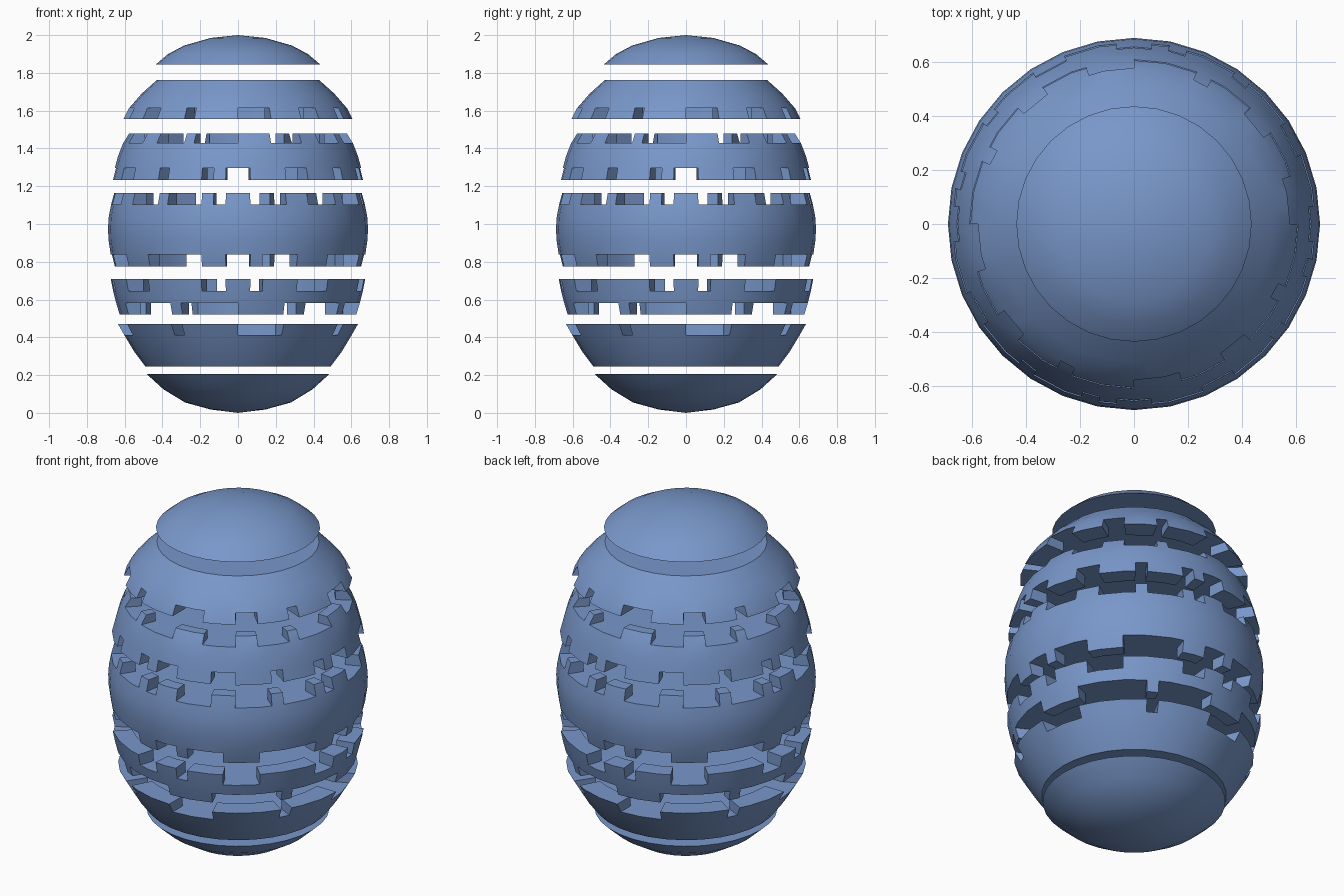
import bpy, bmesh, math

if "Cube" in bpy.data.objects:
    bpy.data.objects.remove(bpy.data.objects["Cube"])

N = 64          # angular cells, the tooth pattern repeats every 16 (a quarter turn)
DEPTH = 0.09    # radial depth of the teeth

blue = bpy.data.materials.new("soft blue")
blue.diffuse_color = (0.19, 0.31, 0.59, 1)
blue.use_nodes = True
blue.node_tree.nodes["Principled BSDF"].inputs["Base Color"].default_value = blue.diffuse_color


def point(k, r, z):
    # 32-sided round section: odd steps sit on the middle of a side
    a = 2 * math.pi * k / N
    if k % 2:
        r *= math.cos(math.pi / 32)
    return (r * math.sin(a), -r * math.cos(a), z)


def slice_part(name, profile, top=None, bottom=None):
    """Solid slice. profile: (r, z) from low to high.
    top / bottom: (r, z of tooth tip, set of tooth cells within 16)."""
    bm = bmesh.new()

    def face(*pts):
        unique = []
        for p in pts:
            if p not in unique:
                unique.append(p)
        if len(unique) > 2:
            bm.faces.new([bm.verts.new(p) for p in unique])

    # outer skin
    for (r0, z0), (r1, z1) in zip(profile, profile[1:]):
        for k in range(N):
            face(point(k, r0, z0), point(k + 1, r0, z0),
                 point(k + 1, r1, z1), point(k, r1, z1))
    # flat ends with optional teeth around the rim
    for (r, z), teeth in ((profile[-1], top), (profile[0], bottom)):
        if r == 0:
            continue
        ri = r - DEPTH
        for k in range(N):
            face((0, 0, z), point(k, ri, z), point(k + 1, ri, z))
            if not teeth or k % 16 not in teeth[2]:
                face(point(k, ri, z), point(k, r, z),
                     point(k + 1, r, z), point(k + 1, ri, z))
                continue
            rt, zt, cells = teeth
            face(point(k, r, z), point(k + 1, r, z),
                 point(k + 1, rt, zt), point(k, rt, zt))
            face(point(k, ri, z), point(k + 1, ri, z),
                 point(k + 1, ri, zt), point(k, ri, zt))
            face(point(k, ri, zt), point(k, rt, zt),
                 point(k + 1, rt, zt), point(k + 1, ri, zt))
            for edge, neighbour in ((k, k - 1), (k + 1, k + 1)):
                if neighbour % 16 not in cells:
                    face(point(edge, ri, z), point(edge, r, z),
                         point(edge, rt, zt), point(edge, ri, zt))
    bmesh.ops.remove_doubles(bm, verts=bm.verts, dist=1e-5)
    bmesh.ops.recalc_face_normals(bm, faces=bm.faces)
    mesh = bpy.data.meshes.new(name)
    bm.to_mesh(mesh)
    bm.free()
    mesh.materials.append(blue)
    ob = bpy.data.objects.new(name, mesh)
    bpy.context.collection.objects.link(ob)
    bpy.ops.object.select_all(action='DESELECT')
    ob.select_set(True)
    bpy.context.view_layer.objects.active = ob
    bpy.ops.object.shade_smooth_by_angle(angle=math.radians(40))


def rest(cells):
    return set(range(16)) - cells


# lower-side teeth of each joint; the slice below carries the matching rest
joint_a = {3, 4, 5, 8, 9, 10, 12, 13, 14, 15}
joint_b = {1, 2, 3, 6, 7, 8, 10, 11, 12, 14}
joint_c = {1, 5, 6, 7, 13, 14}
joint_d = {0, 1, 2, 3, 10}

slice_part("top_cap", [(0.435, 1.845), (0.37, 1.9), (0.285, 1.945),
                       (0.145, 1.985), (0, 2.0)])
slice_part("upper_shoulder", [(0.577, 1.613), (0.51, 1.69), (0.43, 1.762)],
           bottom=(0.605, 1.557, joint_a))
slice_part("upper_band", [(0.652, 1.297), (0.635, 1.36), (0.608, 1.428)],
           top=(0.577, 1.478, rest(joint_a)),
           bottom=(0.668, 1.233, joint_b))
slice_part("middle_band", [(0.674, 0.838), (0.686, 0.92), (0.688, 0.98),
                           (0.684, 1.04), (0.672, 1.102)],
           top=(0.655, 1.165, rest(joint_b)),
           bottom=(0.658, 0.774, joint_c))
slice_part("lower_band", [(0.645, 0.582), (0.661, 0.645)],
           top=(0.674, 0.71, rest(joint_c)),
           bottom=(0.627, 0.522, joint_d))
slice_part("lower_bowl", [(0.49, 0.245), (0.55, 0.325), (0.602, 0.412)],
           top=(0.635, 0.47, rest(joint_d)))
slice_part("base_cap", [(0, 0), (0.145, 0.018), (0.28, 0.055),
                        (0.395, 0.125), (0.485, 0.207)])
